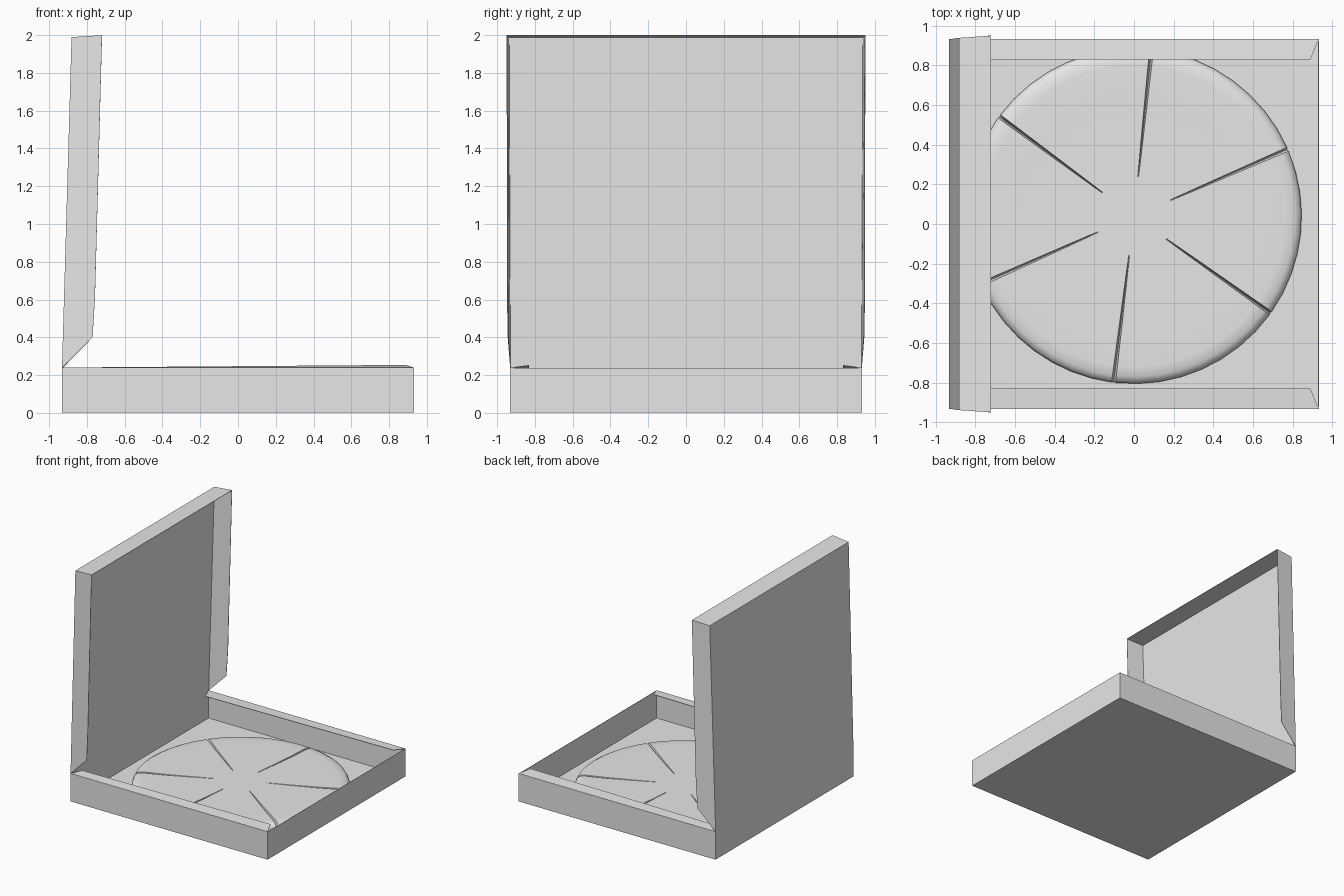
import bpy, bmesh, math

cube = bpy.data.objects.get("Cube")
if cube:
    bpy.data.objects.remove(cube, do_unlink=True)

grey = bpy.data.materials.new("plain_grey")
grey.use_nodes = True
grey.diffuse_color = (0.8, 0.8, 0.8, 1)
grey.node_tree.nodes["Principled BSDF"].inputs["Base Color"].default_value = (0.8, 0.8, 0.8, 1)


def finish(name, bm):
    mesh = bpy.data.meshes.new(name)
    bm.to_mesh(mesh)
    bm.free()
    obj = bpy.data.objects.new(name, mesh)
    obj.data.materials.append(grey)
    bpy.context.collection.objects.link(obj)
    return obj


def card(name, panels):
    """Thin card sheet folded from panels that share corners."""
    bm = bmesh.new()
    for panel in panels:
        bm.faces.new([bm.verts.new(p) for p in panel])
    bmesh.ops.remove_doubles(bm, verts=bm.verts, dist=0.0005)
    obj = finish(name, bm)
    mod = obj.modifiers.new("card_thickness", 'SOLIDIFY')
    mod.thickness = 0.004
    mod.offset = 0
    return obj


S, H = 0.93, 0.238      # half width and height of the tray

# Tray: floor and four walls
ring = [(-S, -S), (S, -S), (S, S), (-S, S)]
panels = [[(x, y, 0.002) for x, y in reversed(ring)]]
for (ax, ay), (bx, by) in zip(ring, ring[1:] + ring[:1]):
    panels.append([(ax, ay, 0.002), (bx, by, 0.002), (bx, by, H), (ax, ay, H)])
card("box_tray", panels)

# Flaps folded in over the two side walls, lifting a little at the free end
for side, name in ((-1, "front_flap"), (1, "back_flap")):
    flap = [(-S, side * S, H), (S, side * S, H),
            (0.89, side * 0.83, 0.252), (-0.89, side * 0.83, H - 0.002)]
    card(name, [flap if side < 0 else flap[::-1]])

# Open lid: back panel, top flap and two splayed side flaps
hinge, top_back, top_rim = (-S, H), (-0.88, 1.988), (-0.72, 1.998)
low_rim, mid_rim = (-0.77, 0.40), (-0.757, 0.62)


def at(point, y):
    return (point[0], y, point[1])


lid = [[at(hinge, S), at(hinge, -S), at(top_back, -0.937), at(top_back, 0.937)],
       [at(top_back, 0.937), at(top_back, -0.937), at(top_rim, -0.948), at(top_rim, 0.948)]]
for side in (-1, 1):
    flap = [at(hinge, side * S), at(low_rim, side * 0.942), at(mid_rim, side * 0.946),
            at(top_rim, side * 0.948), at(top_back, side * 0.937)]
    lid.append(flap if side < 0 else flap[::-1])
card("box_lid", lid)

# Pizza: round crust with six knife cuts that stop short of the middle
CUTS = [-97, -35.4, 23.5, 84, 143.5, 204]
PROFILE = [(0.2, 0.056), (0.4, 0.054), (0.6, 0.054), (0.76, 0.058),
           (0.81, 0.054), (0.835, 0.04), (0.845, 0.02), (0.845, 0.004)]
columns = []
for i, cut in enumerate(CUTS):
    nxt = CUTS[(i + 1) % len(CUTS)] + (360 if i == len(CUTS) - 1 else 0)
    columns.append((cut, True))
    columns += [(cut + 0.7 + (nxt - cut - 1.4) * k / 8, False) for k in range(9)]

bm = bmesh.new()
center = bm.verts.new((0, 0.04, 0.054))
grid = []
for angle, sunk in columns:
    a = math.radians(angle)
    column = []
    for j, (r, z) in enumerate(PROFILE):
        if sunk and j:
            z = min(z, 0.012)
            r = min(r, 0.82 + 0.003 * j)
        column.append(bm.verts.new((r * math.cos(a), 0.04 + r * math.sin(a), z)))
    grid.append(column)
for i, a in enumerate(grid):
    b = grid[(i + 1) % len(grid)]
    bm.faces.new((center, a[0], b[0]))
    for j in range(len(PROFILE) - 1):
        bm.faces.new((a[j], a[j + 1], b[j + 1], b[j]))
pizza = finish("pizza", bm)
bpy.ops.object.select_all(action='DESELECT')
pizza.select_set(True)
bpy.context.view_layer.objects.active = pizza
bpy.ops.object.shade_smooth_by_angle(angle=math.radians(40))
